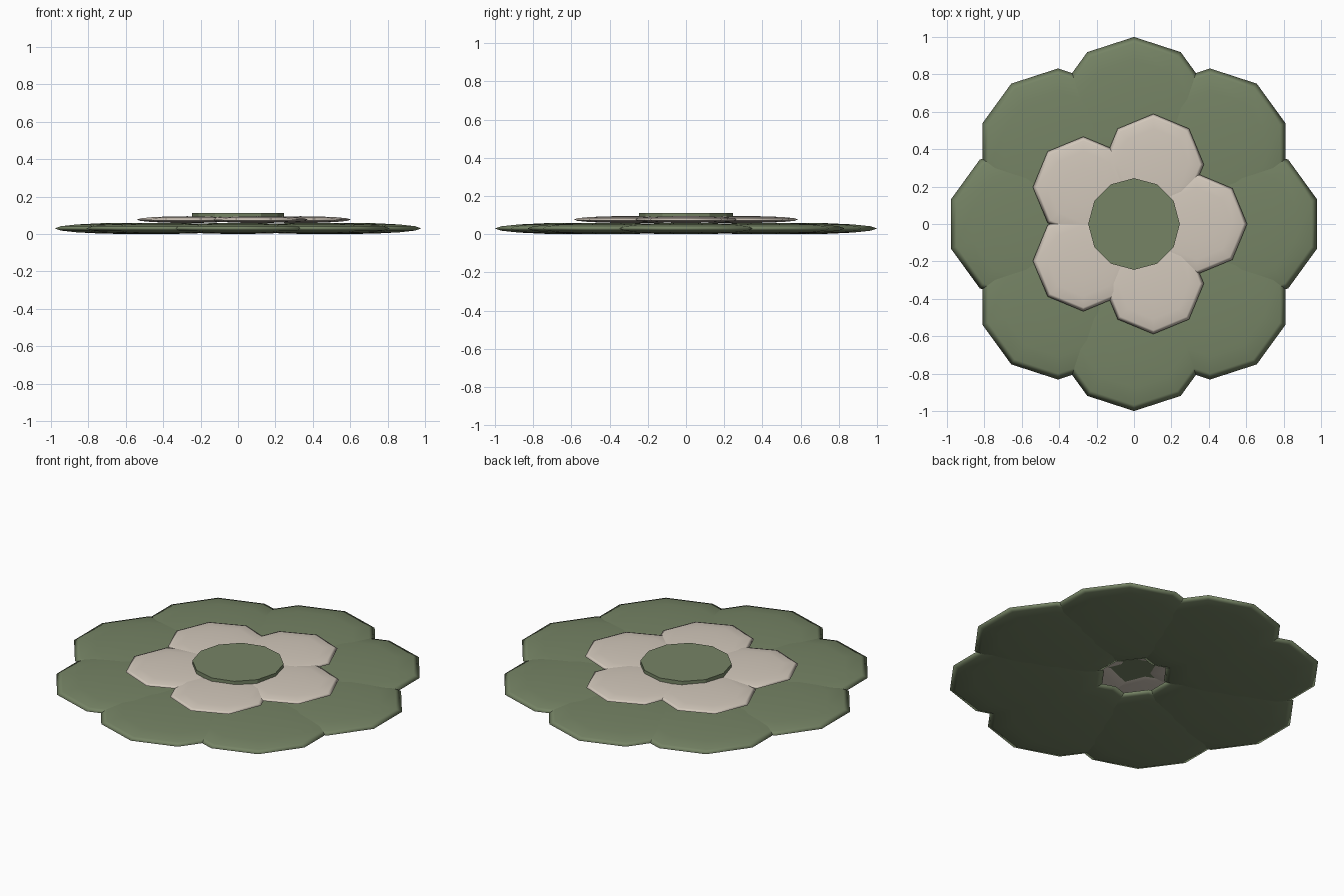
import bpy
from math import cos, sin, tau

if "Cube" in bpy.data.objects:
    bpy.data.objects.remove(bpy.data.objects["Cube"])


def material(name, color):
    m = bpy.data.materials.new(name)
    m.diffuse_color = color
    m.use_nodes = True
    m.node_tree.nodes["Principled BSDF"].inputs["Base Color"].default_value = m.diffuse_color
    return m


green = material("leaf_green", (0.18, 0.23, 0.13, 1))
cream = material("petal_cream", (0.65, 0.58, 0.50, 1))


def petal_ring(name, count, ring_radius, radius, half_height, z, sides, mat):
    # flattened low-poly spheres, all facing the same way, set around a circle
    for i in range(count):
        a = tau * i / count
        bpy.ops.mesh.primitive_uv_sphere_add(
            segments=sides, ring_count=8, radius=1,
            location=(ring_radius * cos(a), ring_radius * sin(a), z))
        ob = bpy.context.object
        ob.name = f"{name}_{i + 1}"
        ob.scale = (radius, radius, half_height)
        bpy.ops.object.transform_apply(location=False, rotation=False, scale=True)
        bpy.ops.object.shade_smooth()
        ob.data.materials.append(mat)


# large green pads and small cream petals
petal_ring("outer_leaf", 8, 0.575, 0.425, 0.03, 0.03, 10, green)
petal_ring("inner_petal", 5, 0.335, 0.27, 0.018, 0.077, 8, cream)

# flat twelve-sided centre
bpy.ops.mesh.primitive_cylinder_add(vertices=12, radius=0.245, depth=0.042,
                                    location=(0, 0, 0.091))
centre = bpy.context.object
centre.name = "flower_centre"
centre.data.materials.append(green)
